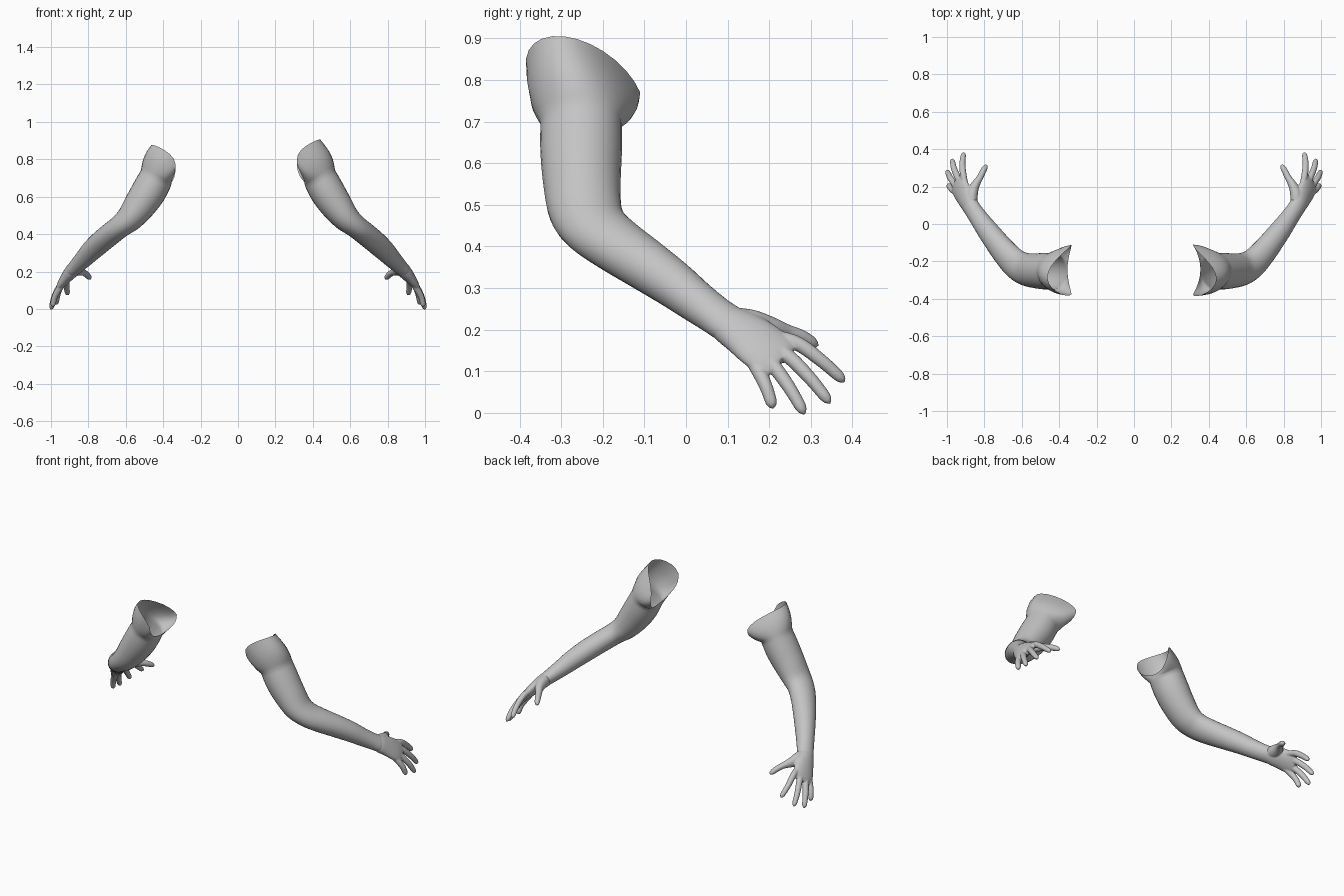
import bpy, bmesh, math
from mathutils import Vector

cube = bpy.data.objects.get("Cube")
if cube:
    bpy.data.objects.remove(cube)

skin = bpy.data.materials.new("light_grey")
skin.use_nodes = True
GREY = (0.55, 0.55, 0.55, 1)
skin.diffuse_color = GREY
skin.node_tree.nodes["Principled BSDF"].inputs["Base Color"].default_value = GREY

SIDES = 28


def spline(rows, steps):
    """Smooth curve through rows of any length (Catmull-Rom)."""
    rows = [Vector(r) for r in rows]
    out = []
    for i in range(len(rows) - 1):
        p1, p2 = rows[i], rows[i + 1]
        p0 = rows[i - 1] if i else p1 * 2 - p2
        p3 = rows[i + 2] if i + 2 < len(rows) else p2 * 2 - p1
        for k in range(steps):
            t = k / steps
            out.append(0.5 * (2 * p1 + (p2 - p0) * t + (2 * p0 - 5 * p1 + 4 * p2 - p3) * t ** 2
                              + (3 * p1 - p0 - 3 * p2 + p3) * t ** 3))
    return out + [rows[-1]]


def rings_along(rows, ref, round_end=0.0):
    """Elliptical rings along rows of x, y, z, radius along ref, radius across."""
    centres = [Vector(r[:3]) for r in rows]
    rings = []
    last = len(rows) - 1
    for i, r in enumerate(rows):
        t = (centres[min(i + 1, last)] - centres[max(i - 1, 0)]).normalized()
        a = (ref - t * ref.dot(t)).normalized()
        b = t.cross(a)
        k = 1.0
        if round_end:
            u = max(0, (i / last - 1 + round_end) / round_end)
            k = math.sqrt(max(0.02, 1 - u * u))
        rings.append([centres[i] + a * r[3] * k * math.cos(q) + b * r[4] * k * math.sin(q)
                      for q in (2 * math.pi * j / SIDES for j in range(SIDES))])
    return rings


def loft(bm, rings, side, capped):
    loops = [[bm.verts.new((p.x * side, p.y, p.z)) for p in ring] for ring in rings]
    faces = []
    for lo, hi in zip(loops, loops[1:]):
        for j in range(SIDES):
            k = (j + 1) % SIDES
            faces.append([lo[j], hi[j], hi[k], lo[k]])
    if capped:
        faces += [loops[0], loops[-1][::-1]]
    for f in faces:
        bm.faces.new(f if side > 0 else f[::-1]).smooth = True


def finish(bm, name):
    if name.endswith("hand"):
        bmesh.ops.recalc_face_normals(bm, faces=bm.faces)
    mesh = bpy.data.meshes.new(name)
    bm.to_mesh(mesh)
    bm.free()
    mesh.materials.append(skin)
    obj = bpy.data.objects.new(name, mesh)
    bpy.context.collection.objects.link(obj)
    return obj


# Arm stations from armpit over elbow to wrist, the last tucked inside the hand
ARM = [(.438, -.252, .70, .098, .091), (.477, -.252, .628, .098, .093),
       (.527, -.25, .552, .093, .086), (.577, -.242, .487, .088, .073),
       (.628, -.217, .443, .081, .062), (.68, -.165, .402, .073, .061),
       (.733, -.10, .358, .065, .06), (.782, -.035, .313, .058, .056),
       (.822, .02, .271, .052, .049), (.857, .07, .235, .049, .042),
       (.88, .105, .212, .05, .037), (.893, .125, .199, .038, .026)]

PALM = [(.862, .078, .229, .038, .032), (.88, .105, .212, .0515, .0385),
        (.902, .145, .188, .061, .034), (.925, .185, .158, .066, .028),
        (.94, .212, .138, .062, .021), (.948, .23, .124, .05, .014)]

# Knuckle and tip of each finger
FINGERS = [((.913, .265, .168), (.91, .383, .074)),
           ((.94, .243, .138), (.973, .348, .022)),
           ((.955, .207, .117), (1.0, .286, -.004)),
           ((.957, .172, .105), (.992, .21, .01))]

THUMB = [(.872, .11, .22, .036, .032), (.867, .16, .212, .036, .032),
         (.85, .205, .204, .027, .024), (.827, .243, .195, .018, .018),
         (.808, .28, .182, .0165, .0165), (.788, .318, .16, .0135, .0135)]

Y_AXIS = Vector((0, 1, 0))
PALM_AXIS = Vector((-.4, .72, .54))


def shoulder_rings(first, pull):
    """Flared saddle-shaped opening, blended down into the first arm ring."""
    turns = [2 * math.pi * j / SIDES for j in range(SIDES)]
    rim = []
    for q in turns:
        c, s = math.cos(q), math.sin(q)
        up, down = max(s, 0), min(s, 0)
        rim.append(Vector((.315 + .125 * up ** 2 + .04 * down ** 2,
                           -.243 + .133 * c - .05 * up,
                           .785 - .015 * c + .12 * up + .10 * down)))
    rings = []
    for i in range(8):
        f = pull + (1 - pull) * i / 8
        swell = math.sin(math.pi * f)
        rings.append([p.lerp(r, f) + swell * Vector((.018 * max(math.sin(q), 0),
                                                     .01 * math.cos(q), 0))
                      for p, r, q in zip(rim, first, turns)])
    return rings


for label, side, pull in (("left", 1, 0.0), ("right", -1, 0.17)):
    # Open sleeve of the arm
    bm = bmesh.new()
    tube = rings_along(spline(ARM, 4), Y_AXIS)
    loft(bm, shoulder_rings(tube[0], pull) + tube, side, False)
    finish(bm, label + "_arm")

    # Hand: palm, fingers and thumb fused into one skin
    bm = bmesh.new()
    loft(bm, rings_along(spline(PALM, 4), PALM_AXIS), side, True)
    wrist = Vector(PALM[1][:3])
    for knuckle, tip in FINGERS:
        k, t = Vector(knuckle), Vector(tip)
        middle = k.lerp(t, .5) + Vector((.006, .002, .004))
        path = [(*k.lerp(wrist, .4), .016, .016), (*k, .0175, .0175),
                (*middle, .016, .016), (*t, .0135, .0135)]
        loft(bm, rings_along(spline(path, 8), PALM_AXIS, .12), side, True)
    loft(bm, rings_along(spline(THUMB, 6), PALM_AXIS, .12), side, True)
    hand = finish(bm, label + "_hand")
    fuse = hand.modifiers.new("fuse", "REMESH")
    fuse.mode = "VOXEL"
    fuse.voxel_size = 0.0035
    fuse.use_smooth_shade = True
    relax = hand.modifiers.new("relax", "SMOOTH")
    relax.factor = 0.5
    relax.iterations = 6
